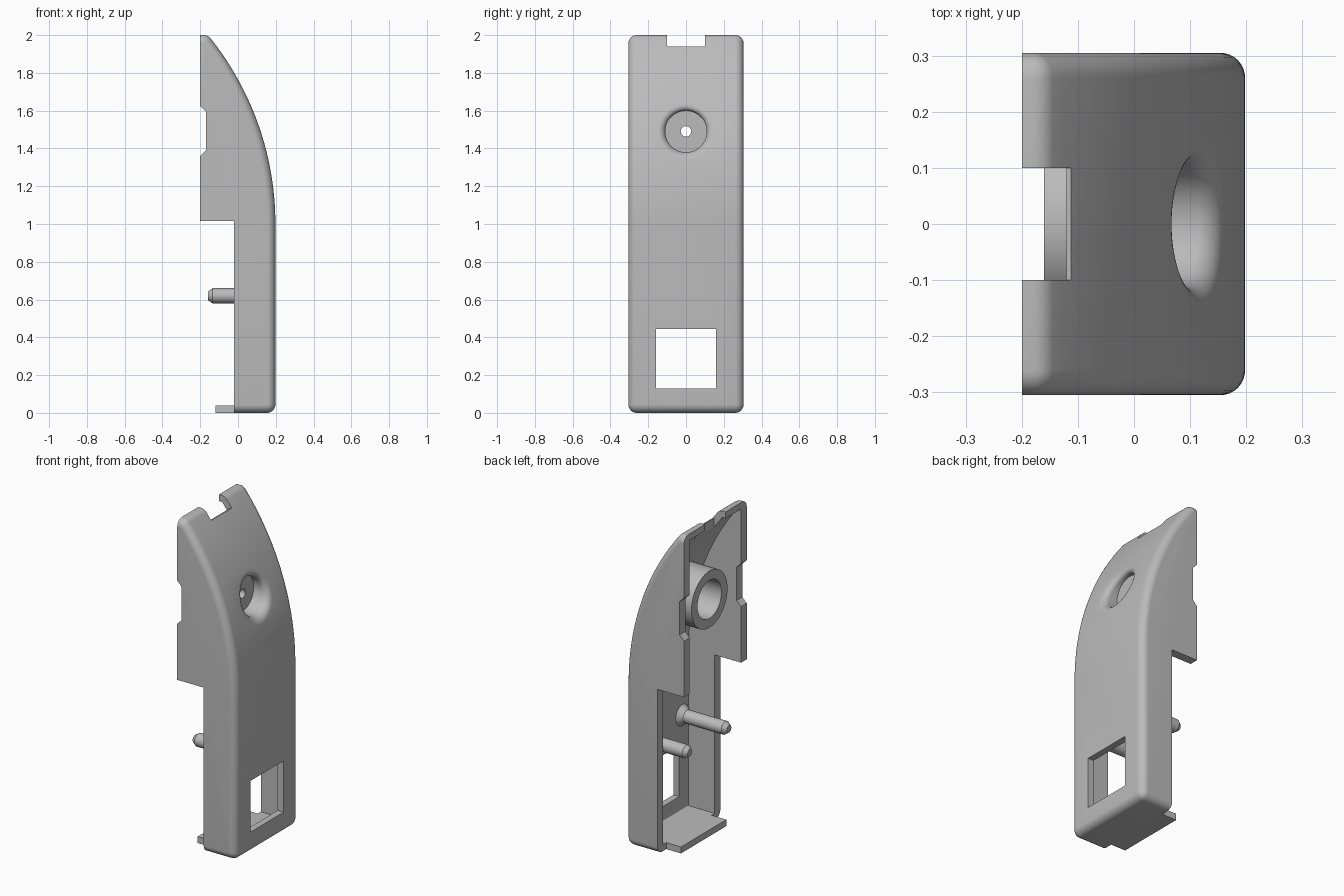
import bpy, bmesh
from math import sin, cos, pi, sqrt, atan2

old = bpy.data.objects.get("Cube")
if old:
    bpy.data.objects.remove(old)

HALF_Y, FRONT, BACK, TOP = 0.305, 0.198, -0.2, 2.0
R, ARC_Z, FILLET = 1.58, 1.0, 0.045      # big front arc and edge rounding
ARC_X = FRONT - R
HUB_Z = 1.49                             # height of the screw boss

grey = bpy.data.materials.new("plain grey")
grey.use_nodes = True
grey.diffuse_color = (0.5, 0.5, 0.5, 1)
grey.node_tree.nodes["Principled BSDF"].inputs["Base Color"].default_value = (0.5, 0.5, 0.5, 1)


def loft(name, rings):
    """Closed solid through equal-length rings of points."""
    bm = bmesh.new()
    loops = [[bm.verts.new(p) for p in ring] for ring in rings]
    n = len(loops[0])
    for a, b in zip(loops, loops[1:]):
        for i in range(n):
            j = (i + 1) % n
            bm.faces.new((a[i], a[j], b[j], b[i]))
    bm.faces.new(loops[0][::-1])
    bm.faces.new(loops[-1])
    bmesh.ops.recalc_face_normals(bm, faces=bm.faces)
    me = bpy.data.meshes.new(name)
    bm.to_mesh(me)
    bm.free()
    me.materials.append(grey)
    ob = bpy.data.objects.new(name, me)
    bpy.context.collection.objects.link(ob)
    return ob


def prism(name, outline, y0, y1):
    return loft(name, [[(x, y, z) for x, z in outline] for y in (y0, y1)])


def box(name, x0, x1, y0, y1, z0, z1):
    return prism(name, [(x0, z0), (x1, z0), (x1, z1), (x0, z1)], y0, y1)


def turned(name, stations, y=0, z=HUB_Z, n=48):
    """Round part along x from (x, radius) stations."""
    return loft(name, [[(x, y + r * cos(2 * pi * i / n), z + r * sin(2 * pi * i / n))
                        for i in range(n)] for x, r in stations])


def cut(target, cutter):
    cutter.hide_render = True
    mod = target.modifiers.new("cut", 'BOOLEAN')
    mod.operation, mod.solver, mod.object = 'DIFFERENCE', 'EXACT', cutter
    bpy.context.view_layer.objects.active = target
    bpy.ops.object.modifier_apply(modifier=mod.name)
    bpy.data.objects.remove(cutter)


def outline(d, back):
    """Side profile inset by d, keeping the open back in place."""
    r = FILLET - d
    pts = [(back, d)]
    for i in range(9):
        a = -pi / 2 + pi / 2 * i / 8
        pts.append((FRONT - FILLET + r * cos(a), FILLET + r * sin(a)))
    tip_z = TOP - FILLET
    tip_x = ARC_X + sqrt((R - FILLET) ** 2 - (tip_z - ARC_Z) ** 2)
    end = atan2(tip_z - ARC_Z, tip_x - ARC_X)
    for i in range(37):
        a = end * i / 36
        pts.append((ARC_X + (R - d) * cos(a), ARC_Z + (R - d) * sin(a)))
    for i in range(1, 9):
        a = end + (pi / 2 - end) * i / 8
        pts.append((tip_x + r * cos(a), tip_z + r * sin(a)))
    return pts + [(back, TOP - d)]


def surface_x(z):
    return ARC_X + sqrt(R * R - max(z - ARC_Z, 0) ** 2)


# Rounded outer body
sections = []
for side in (-1, 1):
    half = []
    for i in range(9):
        a = pi / 2 * i / 8
        d = (FILLET - 0.001) * (1 - sin(a))
        half.append((side * (HALF_Y - FILLET * (1 - cos(a))), d))
    sections += half if side < 0 else half[::-1]
shell = loft("cover_shell", [[(x, y, z) for x, z in outline(d, BACK)] for y, d in sections])

# Hollow interior, leaving the boss standing
cavity = prism("cavity", outline(0.04, -0.4), -0.25, 0.25)
cut(cavity, turned("boss", [(-0.16, 0.175), (0.5, 0.175)]))
cut(shell, cavity)

# Open lower back, window, top notch and its inner relief
cut(shell, box("lower_back", -0.5, -0.02, -1, 1, -1, 1.015))
cut(shell, box("window", 0.0, 0.5, -0.16, 0.16, 0.13, 0.445))
cut(shell, box("top_notch", -0.5, 0.3, -0.1, 0.1, 1.94, 2.2))
cut(shell, box("notch_relief", -0.5, -0.12, -0.1, 0.1, 1.8, 2.1))

# Chamfered notches in the back edges of both sides
cut(shell, prism("side_notches", [(-0.23, 1.33), (-0.17, 1.39), (-0.17, 1.595), (-0.23, 1.655)], -1, 1))

# Recess with a soft lip that follows the curved front
N = 64
lip = [(0.11, None)]
for i in range(9):
    a = pi / 2 * i / 8
    lip.append((0.11 + 0.038 * (1 - cos(a)), 0.038 * (1 - sin(a))))
lip.append((0.15, -0.05))
rings = []
for r, depth in lip:
    ring = []
    for i in range(N):
        a = 2 * pi * i / N
        z = HUB_Z + r * sin(a)
        x = 0.03 if depth is None else max(0.035, surface_x(z) - depth)
        ring.append((x, r * cos(a), z))
    rings.append(ring)
cut(shell, loft("recess", rings))

# Rear bore and screw hole
cut(shell, turned("bore", [(-0.5, 0.117), (-0.005, 0.117)]))
cut(shell, turned("screw_hole", [(-0.1, 0.028), (0.1, 0.028)], n=24))

# Bottom tab and two locating pins
parts = [shell, box("bottom_tab", -0.12, -0.02, -0.22, 0.22, 0, 0.04)]
for name, y in (("left_pin", 0.19), ("right_pin", -0.19)):
    parts.append(turned(name, [(-0.16, 0.022), (-0.135, 0.04), (0.125, 0.04), (0.165, 0.07)], y, 0.62, 32))

for ob in parts:
    bpy.ops.object.select_all(action='DESELECT')
    ob.select_set(True)
    bpy.context.view_layer.objects.active = ob
    bpy.ops.object.shade_smooth_by_angle(angle=0.5)
